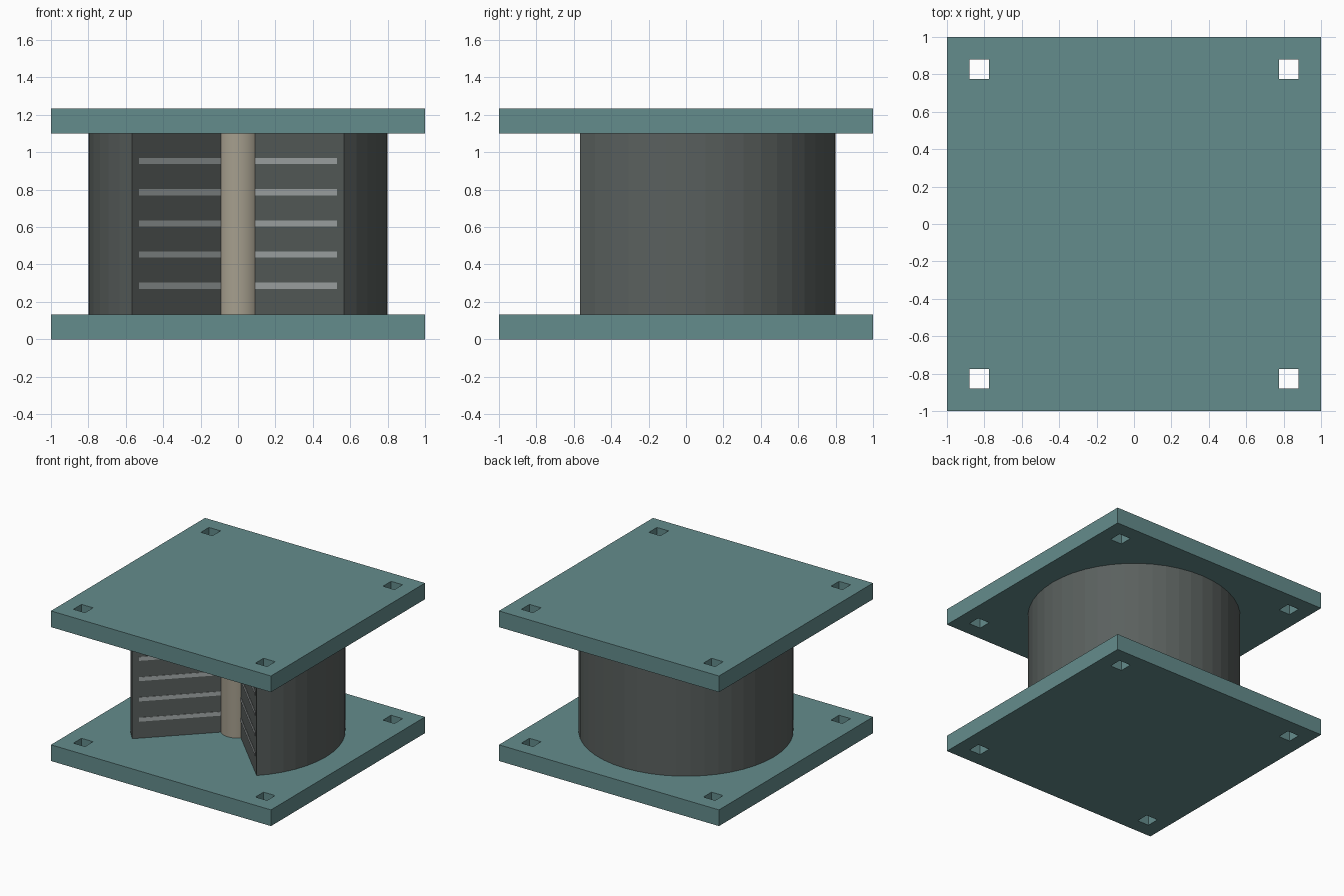
import bpy
import bmesh
from math import cos, sin, pi, radians
from mathutils import Matrix

cube = bpy.data.objects.get("Cube")
if cube:
    bpy.data.objects.remove(cube, do_unlink=True)

HEIGHT, PLATE = 1.233, 0.133
RADIUS, CORE, SHIM = 0.8, 0.13, 0.75


def material(name, rgb):
    m = bpy.data.materials.new(name)
    m.use_nodes = True
    m.diffuse_color = (*rgb, 1)
    m.node_tree.nodes["Principled BSDF"].inputs["Base Color"].default_value = (*rgb, 1)
    return m


teal = material("teal paint", (0.127, 0.262, 0.262))
rubber = material("dark rubber", (0.102, 0.117, 0.112))
steel = material("light steel", (0.39, 0.42, 0.42))
lead = material("warm grey lead", (0.38, 0.345, 0.27))


def finish(bm, name, mat):
    bmesh.ops.recalc_face_normals(bm, faces=bm.faces)
    mesh = bpy.data.meshes.new(name)
    bm.to_mesh(mesh)
    bm.free()
    mesh.materials.append(mat)
    obj = bpy.data.objects.new(name, mesh)
    bpy.context.collection.objects.link(obj)
    return obj


def extrude_up(bm, height):
    """Thicken the flat faces in bm into a closed solid."""
    result = bmesh.ops.extrude_face_region(bm, geom=bm.faces[:], use_keep_orig=True)
    verts = [g for g in result["geom"] if isinstance(g, bmesh.types.BMVert)]
    bmesh.ops.translate(bm, verts=verts, vec=(0, 0, height))


def mounting_plate(name, z):
    """Square plate whose four corner cells are left open as bolt holes."""
    cuts = [-1, -0.88, -0.775, 0.775, 0.88, 1]
    bm = bmesh.new()
    grid = [[bm.verts.new((x, y, z)) for y in cuts] for x in cuts]
    for i in range(5):
        for j in range(5):
            if i in (1, 3) and j in (1, 3):
                continue
            bm.faces.new((grid[i][j], grid[i + 1][j], grid[i + 1][j + 1], grid[i][j + 1]))
    extrude_up(bm, PLATE)
    return finish(bm, name, teal)


mounting_plate("bottom_plate", 0)
mounting_plate("top_plate", HEIGHT - PLATE)

# Rubber body: three quarters of a ring, open toward the front
steps = 36
bm = bmesh.new()
rings = []
for r in (CORE, RADIUS):
    angles = [radians(-45) + 1.5 * pi * k / steps for k in range(steps + 1)]
    rings.append([bm.verts.new((r * cos(a), r * sin(a), PLATE)) for a in angles])
inner, outer = rings
for k in range(steps):
    bm.faces.new((inner[k], outer[k], outer[k + 1], inner[k + 1]))
extrude_up(bm, HEIGHT - 2 * PLATE)
finish(bm, "rubber_body", rubber)

# Lead core
bm = bmesh.new()
bmesh.ops.create_cone(bm, cap_ends=True, segments=48, radius1=CORE, radius2=CORE,
                      depth=HEIGHT - 2 * PLATE,
                      matrix=Matrix.Translation((0, 0, HEIGHT / 2)))
core = finish(bm, "lead_core", lead)
for face in core.data.polygons:
    face.use_smooth = abs(face.normal.z) < 0.5

# Steel shim edges, showing as thin strips on both cut faces
for side, angle in (("left", -45), ("right", -135)):
    for n in range(5):
        z = HEIGHT / 2 + (n - 2) * 0.1667 + 0.003
        bm = bmesh.new()
        bmesh.ops.create_cube(
            bm, size=1,
            matrix=Matrix.Rotation(radians(angle), 4, "Z")
            @ Matrix.Translation(((CORE + SHIM) / 2, 0, z))
            @ Matrix.Diagonal((SHIM - CORE, 0.006, 0.033, 1)))
        finish(bm, f"{side}_steel_shim_{n + 1}", steel)
